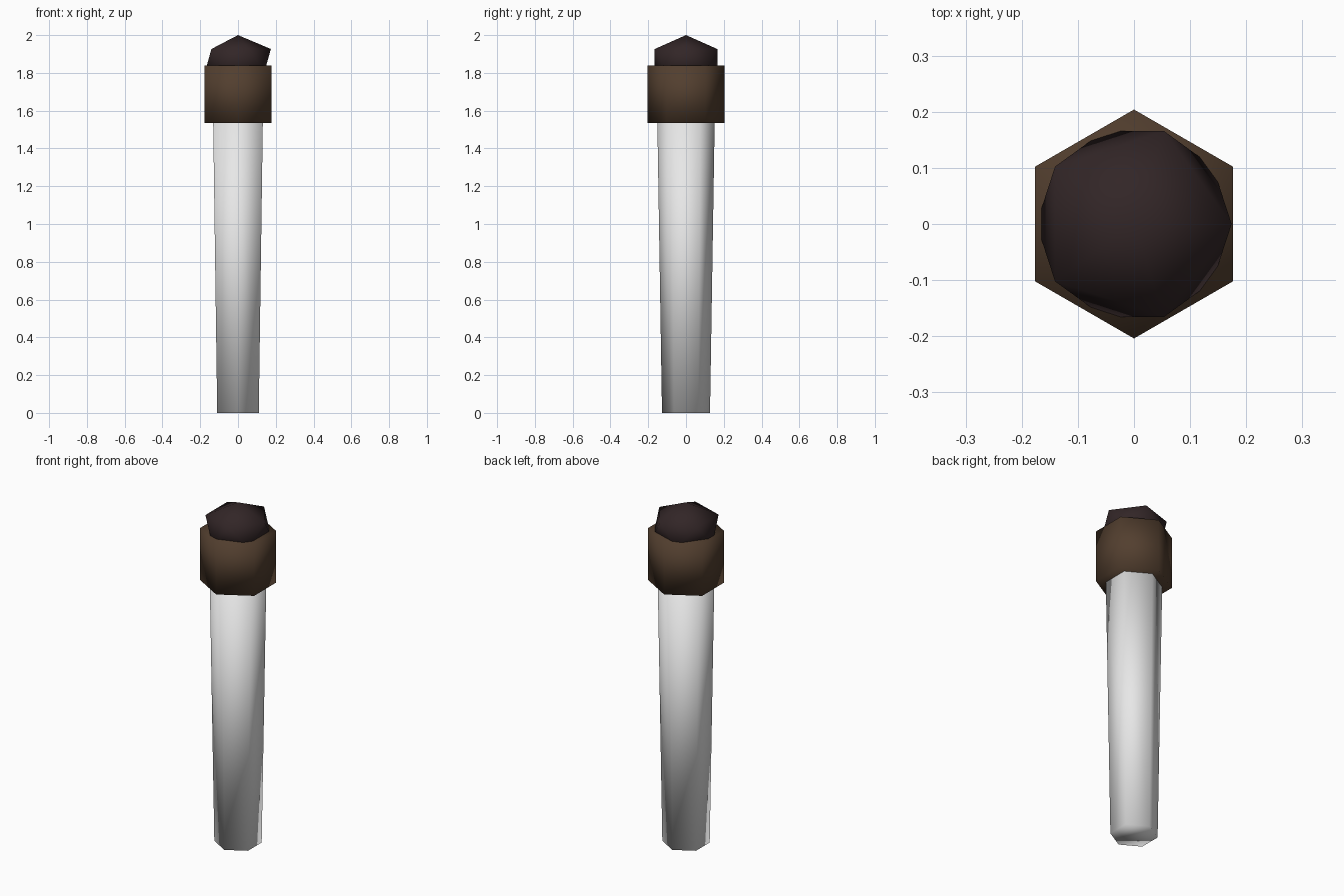
import bpy

cube = bpy.data.objects.get("Cube")
if cube:
    bpy.data.objects.remove(cube, do_unlink=True)


def make_material(name, colour):
    mat = bpy.data.materials.new(name)
    mat.use_nodes = True
    rgba = (*colour, 1.0)
    mat.diffuse_color = rgba
    mat.node_tree.nodes["Principled BSDF"].inputs["Base Color"].default_value = rgba
    return mat


def finish(name, mat):
    obj = bpy.context.object
    obj.name = name
    obj.data.materials.append(mat)
    bpy.ops.object.shade_smooth()
    return obj


def hex_prism(name, mat, bottom, top, r_bottom, r_top):
    """Six-sided prism with corners on +y and -y."""
    bpy.ops.mesh.primitive_cone_add(
        vertices=6, radius1=r_bottom, radius2=r_top, depth=top - bottom,
        location=(0, 0, (bottom + top) / 2))
    return finish(name, mat)


pale_grey = make_material("pale grey", (0.8, 0.8, 0.8))
brown = make_material("brown", (0.085, 0.049, 0.028))
charcoal = make_material("charcoal", (0.032, 0.019, 0.020))

# Tapered shaft and the wider wrap around its top
hex_prism("handle", pale_grey, 0.0, 1.56, 0.127, 0.152)
hex_prism("collar", brown, 1.535, 1.84, 0.204, 0.204)

# Flattened faceted lump set into the collar
bpy.ops.mesh.primitive_ico_sphere_add(subdivisions=1, radius=1, location=(0, 0, 1.867))
lump = finish("burnt_tip", charcoal)
lump.scale = (0.1945, 0.1945, 0.133)
bpy.ops.object.transform_apply(location=False, rotation=False, scale=True)
